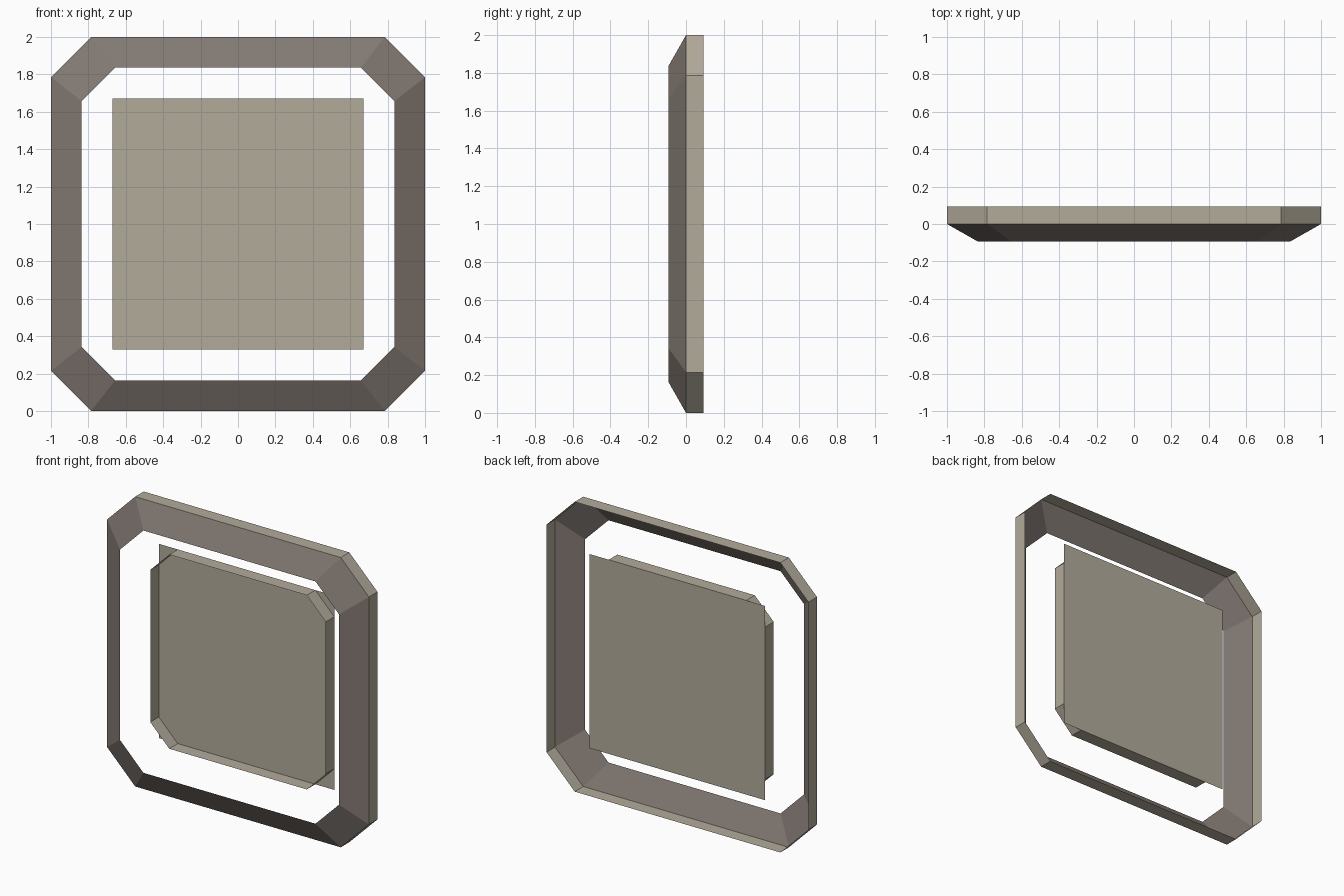
import bpy

cube = bpy.data.objects.get("Cube")
if cube:
    bpy.data.objects.remove(cube, do_unlink=True)

DEPTH = 0.093      # half thickness of the whole piece
MIDDLE = 1.0       # height of the centre


def make_material(name, colour):
    mat = bpy.data.materials.new(name)
    mat.use_nodes = True
    mat.diffuse_color = colour
    mat.node_tree.nodes["Principled BSDF"].inputs["Base Color"].default_value = colour
    return mat


beige = make_material("warm beige", (0.45, 0.41, 0.33, 1))
brown = make_material("grey brown", (0.225, 0.19, 0.17, 1))


def octagon(half, flat, y):
    """Square outline with cut corners, counter-clockwise from the front."""
    quarter = [(half, -flat), (half, flat)]
    points = []
    for _ in range(4):
        points += [(x, y, MIDDLE + z) for x, z in quarter]
        quarter = [(-z, x) for x, z in quarter]
    return points


def make_object(name, verts, faces, mat):
    mesh = bpy.data.meshes.new(name)
    mesh.from_pydata(verts, [], faces)
    mesh.materials.append(mat)
    obj = bpy.data.objects.new(name, mesh)
    bpy.context.collection.objects.link(obj)
    return obj


def make_band(name, front, back, mat):
    """Open band of flat faces between two outlines, facing outward."""
    n = len(front)
    faces = [(i, n + i, n + (i + 1) % n, (i + 1) % n) for i in range(n)]
    return make_object(name, front + back, faces, mat)


# Outer frame: sloped front bevel and straight rim behind it
outer_front = octagon(1.0, 0.785, 0)
make_band("frame_bevel", octagon(0.836, 0.657, -DEPTH), outer_front, brown)
make_band("frame_rim", outer_front, octagon(1.0, 0.785, DEPTH), beige)

# Inner open band with cut corners
PANEL = 0.67
make_band("inner_band", octagon(PANEL, 0.525, 0),
          octagon(PANEL, 0.525, DEPTH), beige)

# Square back panel
corners = [(x * PANEL, DEPTH, MIDDLE + z * PANEL)
           for x, z in ((-1, -1), (1, -1), (1, 1), (-1, 1))]
make_object("back_panel", corners, [(0, 1, 2, 3)], beige)
